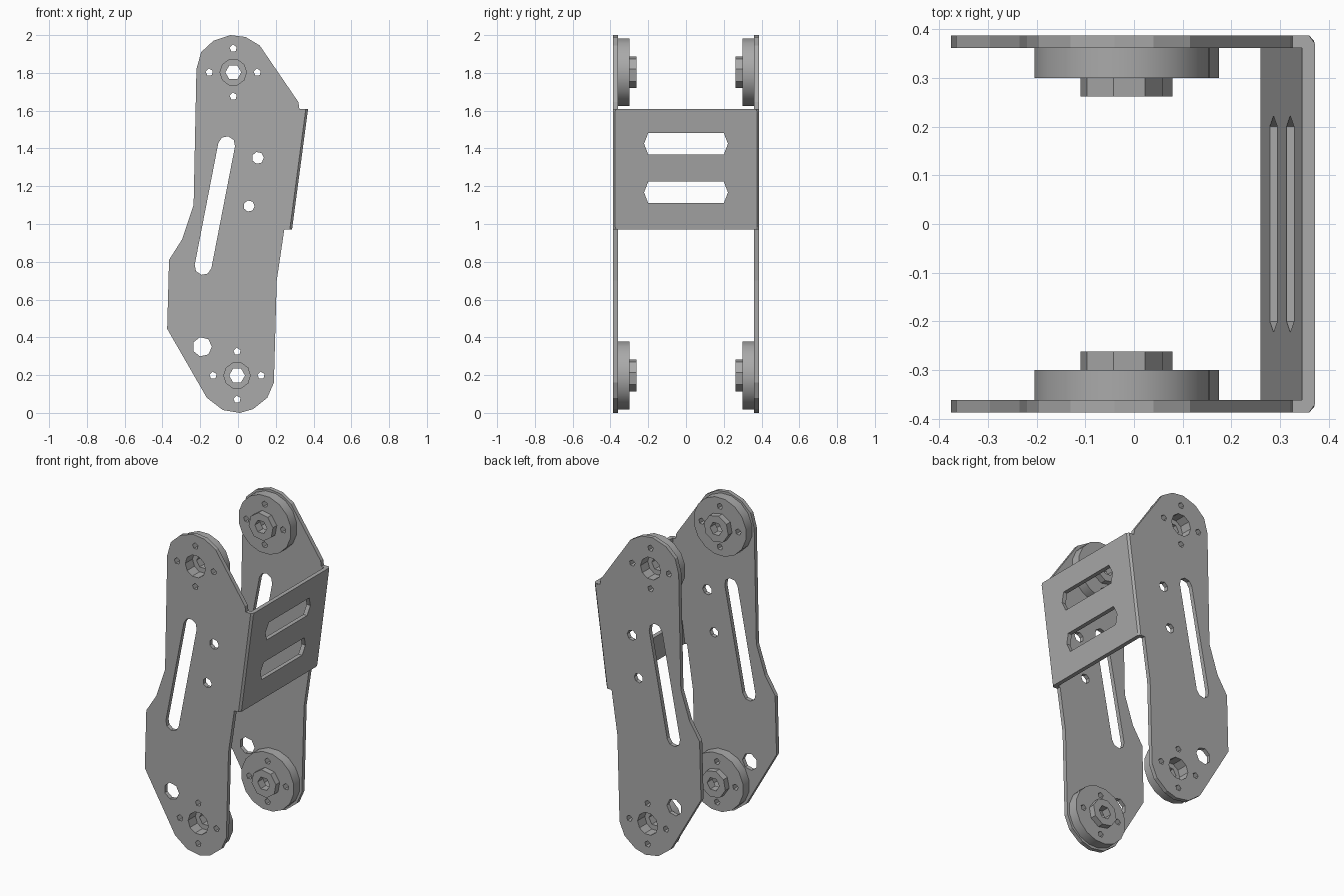
import bpy, bmesh, math

cube = bpy.data.objects.get("Cube")
if cube:
    bpy.data.objects.remove(cube, do_unlink=True)

grey = bpy.data.materials.new("machined grey")
grey.use_nodes = True
COLOUR = (0.40, 0.40, 0.40, 1)
grey.diffuse_color = COLOUR
grey.node_tree.nodes["Principled BSDF"].inputs["Base Color"].default_value = COLOUR


def ring(cx, cz, r, n, turn=0.0):
    return [(cx + r * math.cos(turn + math.tau * i / n),
             cz + r * math.sin(turn + math.tau * i / n)) for i in range(n)]


def slot(a, b, r, n=4):
    """Rounded slot between two end centres."""
    heading = math.atan2(b[1] - a[1], b[0] - a[0])
    pts = []
    for (cx, cz), start in ((b, heading - math.pi / 2), (a, heading + math.pi / 2)):
        for i in range(n + 1):
            t = start + math.pi * i / n
            pts.append((cx + r * math.cos(t), cz + r * math.sin(t)))
    return pts


def prism(name, loops, near, far, place):
    """Slab whose first loop is the outline and whose other loops are holes."""
    bm = bmesh.new()
    pair, edges = {}, []
    for loop in loops:
        front = [bm.verts.new(place(u, near, z)) for u, z in loop]
        back = [bm.verts.new(place(u, far, z)) for u, z in loop]
        pair.update(zip(front, back))
        edges += [bm.edges.new((front[i - 1], front[i])) for i in range(len(front))]
    rim = [(e.verts[0], e.verts[1]) for e in edges]
    fill = bmesh.ops.triangle_fill(bm, use_beauty=True, edges=edges)
    caps = [f for f in fill["geom"] if isinstance(f, bmesh.types.BMFace)]
    for f in caps:
        bm.faces.new([pair[v] for v in reversed(f.verts)])
    for a, b in rim:
        bm.faces.new((a, b, pair[b], pair[a]))
    bmesh.ops.recalc_face_normals(bm, faces=bm.faces)
    mesh = bpy.data.meshes.new(name)
    bm.to_mesh(mesh)
    bm.free()
    mesh.materials.append(grey)
    ob = bpy.data.objects.new(name, mesh)
    bpy.context.collection.objects.link(ob)
    return ob


def smooth(ob):
    bpy.ops.object.select_all(action="DESELECT")
    ob.select_set(True)
    bpy.context.view_layer.objects.active = ob
    bpy.ops.object.shade_smooth_by_angle(angle=math.radians(30))


def upright(u, y, z):
    return (u, y, z)


# Side plate outline, clockwise from the top
OUTLINE = [(-.04, 2), (.04, 1.99), (.115, 1.945), (.32, 1.645), (.325, 1.61),
           (.345, 1.61), (.262, .97), (.245, .97), (.205, .7), (.19, .16),
           (.155, .08), (.08, .02), (.01, 0), (-.08, .015), (-.165, .08),
           (-.375, .445), (-.365, .81), (-.295, .92), (-.235, 1.1),
           (-.22, 1.82), (-.195, 1.91), (-.13, 1.97)]
JOINTS = {"upper": (-.025, 1.803), "lower": (-.005, .198)}


def bolt_holes(cx, cz):
    return [ring(x, z, .02, 5, .4) for x, z in ring(cx, cz, .127, 4)]


for side, label in ((-1, "front"), (1, "back")):
    # Plate with its long slot, round holes and joint holes
    holes = [slot((-.185, .775), (-.06, 1.42), .045),
             ring(.105, 1.35, .032, 7), ring(.058, 1.095, .03, 7),
             ring(-.19, .35, .052, 7)]
    for c in JOINTS.values():
        holes += [ring(*c, .07, 10)] + bolt_holes(*c)
    prism(label + "_plate", [OUTLINE] + holes, side * .387, side * .361, upright)
    # Stepped hub on the inner face at each joint
    for end, c in JOINTS.items():
        disc = prism(f"{label}_{end}_disc",
                     [ring(*c, .183, 16, .2), ring(*c, .07, 10)] + bolt_holes(*c),
                     side * .361, side * .3, upright)
        smooth(disc)
        prism(f"{label}_{end}_boss", [ring(*c, .086, 8, .2), ring(*c, .042, 6)],
              side * .315, side * .262, upright)


# Sloping cross plate with two slots and softened outer corners
def sloped(u, x, z):
    return (x + (z - .97) * .133, u, z)


W = .387
panel = [(-W, .97), (W, .97), (W, 1.61), (-W, 1.61)]
slots = [[(-.222, m), (-.2, m - .057), (.2, m - .057),
          (.222, m), (.2, m + .057), (-.2, m + .057)] for m in (1.167, 1.425)]
spine = prism("cross_plate", [panel] + slots, .26, .286, sloped)
bm = bmesh.new()
bm.from_mesh(spine.data)
corners = [e for e in bm.edges
           if all(abs(abs(v.co.y) - W) < .001 for v in e.verts)
           and e.verts[0].co.y * e.verts[1].co.y > 0
           and all(v.co.x - (v.co.z - .97) * .133 > .28 for v in e.verts)]
bmesh.ops.bevel(bm, geom=corners, offset=.012, segments=1, affect="EDGES")
bm.to_mesh(spine.data)
bm.free()
